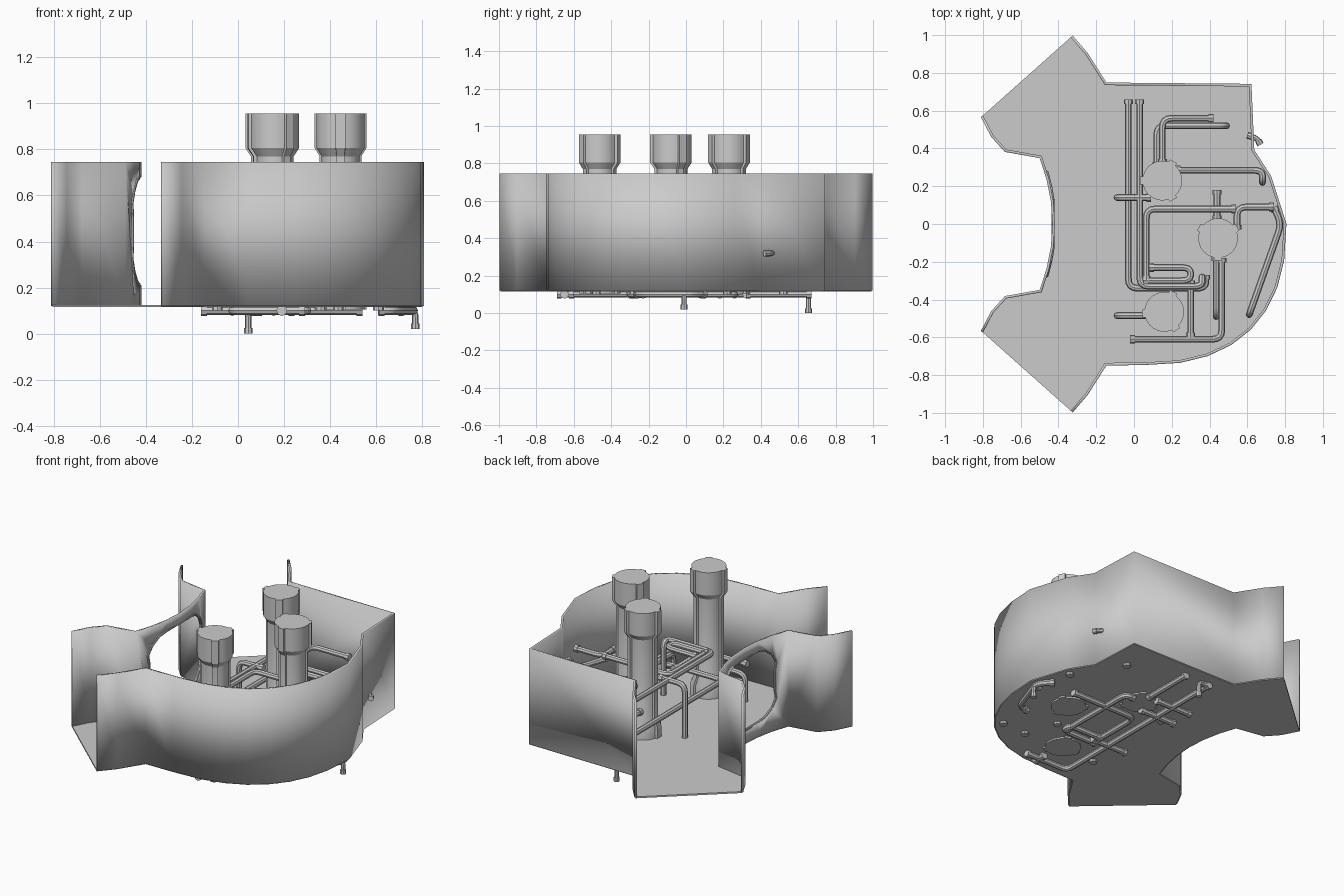
import bpy, bmesh, math
from mathutils import Vector

if "Cube" in bpy.data.objects:
    bpy.data.objects.remove(bpy.data.objects["Cube"])

FLOOR, TOP = 0.12, 0.745


def activate(ob):
    bpy.ops.object.select_all(action='DESELECT')
    ob.select_set(True)
    bpy.context.view_layer.objects.active = ob


def finish(bm, name):
    bmesh.ops.recalc_face_normals(bm, faces=bm.faces)
    me = bpy.data.meshes.new(name)
    bm.to_mesh(me)
    bm.free()
    ob = bpy.data.objects.new(name, me)
    bpy.context.collection.objects.link(ob)
    activate(ob)
    bpy.ops.object.shade_smooth_by_angle(angle=math.radians(30))
    return ob


def apply(ob, mod):
    activate(ob)
    bpy.ops.object.modifier_apply(modifier=mod.name)


def prism(name, pts, vec):
    bm = bmesh.new()
    f = bm.faces.new([bm.verts.new(p) for p in pts])
    ext = bmesh.ops.extrude_face_region(bm, geom=[f])
    bmesh.ops.translate(bm, vec=vec, verts=[g for g in ext['geom'] if isinstance(g, bmesh.types.BMVert)])
    return finish(bm, name)


def wall(name, path):
    bm = bmesh.new()
    rows = [[bm.verts.new((x, y, z)) for x, y in path] for z in (FLOOR, TOP)]
    for i in range(len(path) - 1):
        bm.faces.new((rows[0][i], rows[0][i + 1], rows[1][i + 1], rows[1][i]))
    ob = finish(bm, name)
    m = ob.modifiers.new("thickness", 'SOLIDIFY')
    m.thickness, m.offset, m.use_even_offset = 0.014, 0, True
    apply(ob, m)
    return ob


def mirrored(half):
    return half + [(x, -y) for x, y in reversed(half)]


def inner_x(y):
    return -.425 - .55 * y * y


# Room outline: flared ends, a straight back corner and a rounded right side
flare = [(-.33, .993), (-.25, .90), (-.15, .742)]
rounded = []
for i in range(9):
    a = math.radians(90 * i / 8)
    rounded.append((.05 + .75 * math.cos(a) ** .83, -.74 * math.sin(a) ** .83))
outer = flare + [(.615, .735), (.63, .39), (.72, .25)] + rounded + [(x, -y) for x, y in reversed(flare)]
curve = [(inner_x(y), y) for y in (.355, .24, .12)]
inner = [(-.805, .57), (-.75, .465), (-.68, .388)] + curve + [(inner_x(0), 0)]
inner += [(x, -y) for x, y in reversed(inner[:-1])]

# Floor and walls
prism("floor", [(x, y, FLOOR - .005) for x, y in outer + inner[::-1]], (0, 0, .01))
wall("outer_wall", outer)
inner_wall = wall("inner_wall", inner)

# Window opening cut through the curved inner wall, with a thin rim
side = mirrored([(.13, .235), (.19, .22), (.245, .175), (.275, .12), (.265, .06)])
hole = side + [(-y, z) for y, z in reversed(side)]
hole = [(y, z + .445) for y, z in hole]
cutter = prism("window_cutter", [(-.6, y, z) for y, z in hole], (.3, 0, 0))
cutter.hide_render = True
m = inner_wall.modifiers.new("window", 'BOOLEAN')
m.operation, m.object, m.solver = 'DIFFERENCE', cutter, 'EXACT'
apply(inner_wall, m)
bpy.data.objects.remove(cutter)


def tube(name, pts, r=.018, bend=.05, collars=True):
    """Pipe with rounded elbows and slightly wider collars at its ends."""
    pts = [Vector(p) for p in pts]
    path = [pts[0]]
    for a, b, c in zip(pts, pts[1:], pts[2:]):
        p = b + (a - b).normalized() * min(bend, (a - b).length * .45)
        s = b + (c - b).normalized() * min(bend, (c - b).length * .45)
        path += [p * (1 - t) ** 2 + b * 2 * t * (1 - t) + s * t * t for t in (0, .25, .5, .75, 1)]
    path.append(pts[-1])
    cu = bpy.data.curves.new(name, 'CURVE')
    cu.dimensions, cu.bevel_depth, cu.bevel_resolution, cu.use_fill_caps = '3D', r, 2, True

    def spline(points, scale):
        sp = cu.splines.new('POLY')
        sp.points.add(len(points) - 1)
        for sp_pt, p in zip(sp.points, points):
            sp_pt.co, sp_pt.radius = (*p, 1), scale
        sp.use_smooth = True

    spline(path, 1)
    if collars:
        for a, b in ((pts[0], pts[1]), (pts[-1], pts[-2])):
            spline([a, a + (b - a).normalized() * .025], 1.3)
    ob = bpy.data.objects.new(name, cu)
    bpy.context.collection.objects.link(ob)
    activate(ob)
    bpy.ops.object.convert(target='MESH')
    bpy.ops.object.shade_smooth_by_angle(angle=math.radians(40))


tube("window_rim", [(inner_x(y) + .005, y, z) for y, z in hole + hole[:1]], .008, .005, False)


# Ribbed columns with a flared head and foot
def column(name, x, y, turn):
    ring = []
    for rib in (turn, turn + 120, turn + 240):
        ring += [(rib - 12, 0), (rib - 10, .014), (rib + 10, .014)]
        ring += [(rib + 12 + k * 12, 0) for k in range(8)]
    bm, rows, n = bmesh.new(), [], len(ring)
    for r, z in ((.105, .105), (.105, .2), (.082, .25), (.082, .77), (.105, .805), (.105, .955)):
        rows.append([bm.verts.new((x + (r + d) * math.cos(math.radians(a)),
                                   y + (r + d) * math.sin(math.radians(a)), z)) for a, d in ring])
    for lo, hi in zip(rows, rows[1:]):
        for i in range(n):
            bm.faces.new((lo[i], lo[(i + 1) % n], hi[(i + 1) % n], hi[i]))
    bm.faces.new(rows[0])
    bm.faces.new(rows[-1])
    finish(bm, name)


column("column_back", .15, .23, 60)
column("column_right", .445, -.075, 30)
column("column_front", .16, -.465, 65)

# Pipe levels: half sunk in the floor, middle and high
L, M, H = .10, .30, .47


def route(name, z, x, y, axis, *stops, drop=False):
    """Pipe at one level that turns square corners: each stop is the next x or y in turn."""
    pts = [(x, y, z)]
    for s in stops:
        x, y = (s, y) if axis == 'x' else (x, s)
        axis = 'y' if axis == 'x' else 'x'
        pts.append((x, y, z))
    tube(name, pts + [(x, y, L)] * drop)


# Long trunk pipes along the room
route("trunk_low", L, -.025, .67, 'y', -.65, .29)
route("trunk_middle", M, -.03, .66, 'y', -.34, .38, -.27)
route("trunk_high", H, .03, .66, 'y', -.33, .36, -.28, drop=True)
route("trunk_front", M, -.02, -.61, 'x', .465, -.18)

# Short stubs and risers on the left
for y in (.325, .18, -.27):
    route("left_stub", L, -.16, y, 'x', .10)
for y, z in ((.14, H), (-.485, M)):
    route("left_riser", z, .09, y, 'x', -.09, drop=True)

# Square loops around the middle, at floor and high level
for z in (L, H):
    route("middle_loop", z, .065, -.3, 'y', .08, .54)
    route("front_loop", z, .05, -.30, 'x', .30, -.23, .08)

# Pipes leaving the back column
route("back_feed", L, .155, .67, 'y', .32)
route("back_branch_middle", M, .12, .3, 'y', .52, .49, drop=True)
route("back_branch_high", H, .15, .32, 'y', .56, .42)
route("back_to_right", H, .22, .285, 'x', .68, .22, drop=True)
route("back_to_front", L, .22, .26, 'x', .285, -.28)

# Pipes leaving the right column
route("right_hook", H, .545, -.03, 'y', .09, .74)
route("right_stub", M, .44, .02, 'y', .18)
route("right_drop", M, .435, -.17, 'y', -.49, drop=True)
tube("right_diagonal", [(.74, .09, M), (.78, 0, M), (.61, -.48, M), (.61, -.48, L)])
tube("right_return", [(.70, .10, L), (.775, .02, L), (.68, -.25, L), (.61, -.26, L)])

# Pipes leaving the front column
route("front_side", M, .30, -.30, 'y', -.60)
route("front_feed", L, .19, -.60, 'y', -.69)

# Bent pipe ends hanging under the floor and a stub through the right wall
for name, x, y, low in (("hanging_end_back", .045, .655, 0), ("hanging_end_right", .77, -.01, .02)):
    tube(name, [(x - .05, y, L), (x, y, L), (x, y, low)], .014, .03)
tube("wall_stub", [(.60, .47, .32), (.65, .455, .32), (.67, .42, .32)], .014, .03)
